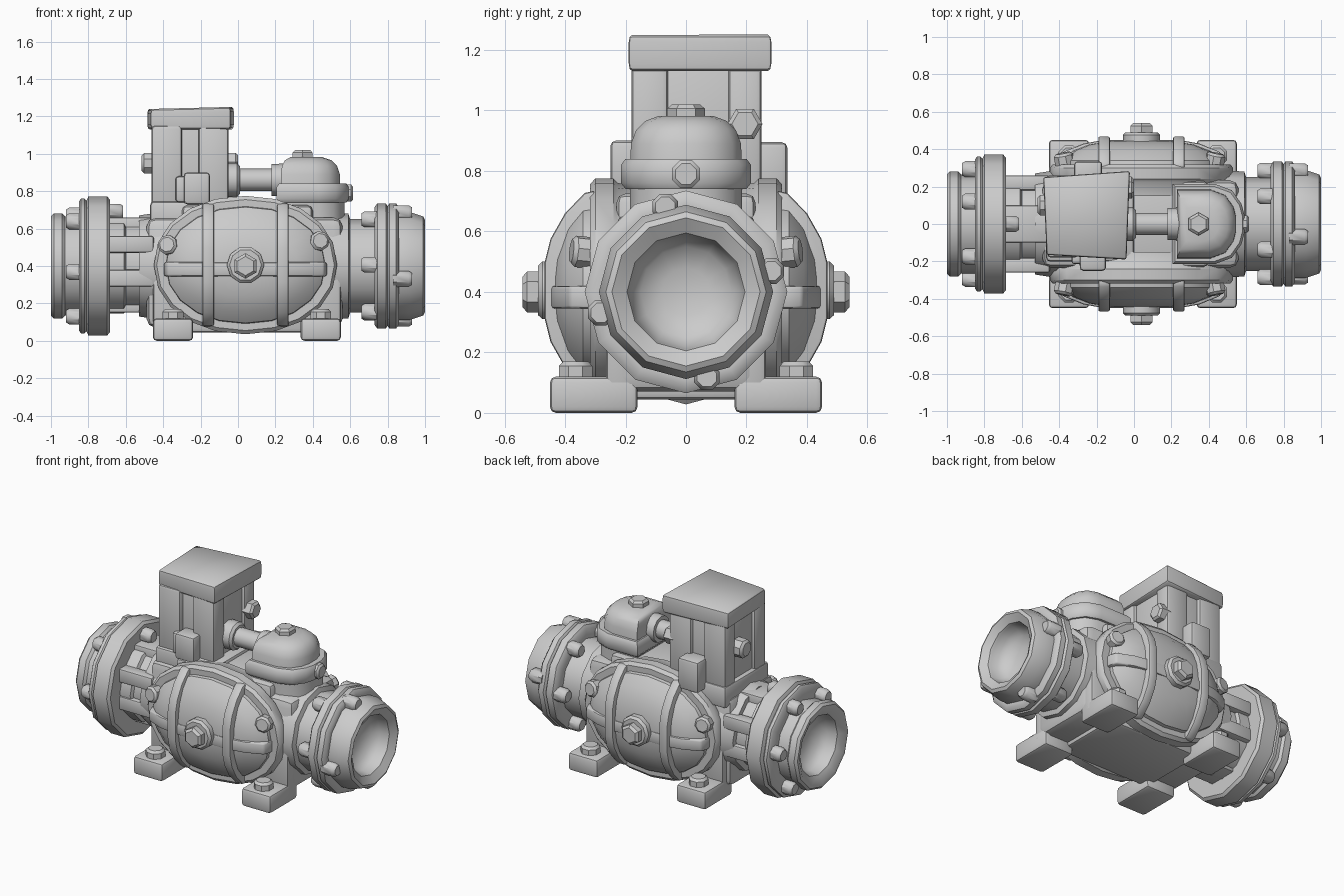
import bpy, bmesh, math
from mathutils import Vector


def finish(name, bm, bevel=0.0, segs=2):
    bmesh.ops.recalc_face_normals(bm, faces=bm.faces)
    if bevel:
        edges = [e for e in bm.edges if e.calc_face_angle(0) > 0.6]
        bmesh.ops.bevel(bm, geom=edges, offset=bevel, segments=segs, profile=0.5, affect='EDGES')
    me = bpy.data.meshes.new(name)
    bm.to_mesh(me)
    bm.free()
    ob = bpy.data.objects.new(name, me)
    bpy.context.collection.objects.link(ob)
    bpy.ops.object.select_all(action='DESELECT')
    ob.select_set(True)
    bpy.context.view_layer.objects.active = ob
    bpy.ops.object.shade_smooth_by_angle(angle=math.radians(40))
    return ob


def loft(name, rings, bevel=0.0):
    bm = bmesh.new()
    loops = [[bm.verts.new(p) for p in ring] for ring in rings]
    n = len(loops[0])
    for a, b in zip(loops, loops[1:]):
        for i in range(n):
            j = (i + 1) % n
            bm.faces.new((a[i], a[j], b[j], b[i]))
    bm.faces.new(loops[0])
    bm.faces.new(loops[-1])
    return finish(name, bm, bevel)


def box(name, x, y, z, bevel=0.018):
    bm = bmesh.new()
    bmesh.ops.create_cube(bm, size=1)
    for v in bm.verts:
        v.co = [(a + b) / 2 + c * (b - a) for (a, b), c in zip((x, y, z), v.co)]
    return finish(name, bm, bevel)


def lathe(name, profile, n, origin, axis, phase=0.0):
    q = Vector((0, 0, 1)).rotation_difference(Vector(axis))
    rings = []
    for t, r in profile:
        rings.append([Vector(origin) + q @ Vector((r * math.cos(phase + math.tau * i / n),
                                                   r * math.sin(phase + math.tau * i / n), t))
                      for i in range(n)])
    return loft(name, rings)


def bolt(name, origin, axis, r, h, n=8):
    return lathe(name, [(-0.03, r), (h * 0.75, r), (h, r * 0.75)], n, origin, axis, math.pi / n)


def span(s, a, b):
    return (a, b) if s > 0 else (-b, -a)


X = (1, 0, 0)
C = (0, 0, 0.4)

# Right pipe with flange, lip and dished bore
lathe("right_pipe", [(0.84, 0.08), (0.87, 0.15), (0.91, 0.182), (0.955, 0.19), (0.97, 0.195), (1.0, 0.245),
                     (0.99, 0.265), (0.92, 0.288), (0.86, 0.288), (0.86, 0.315), (0.845, 0.335), (0.81, 0.335),
                     (0.80, 0.32), (0.79, 0.335), (0.745, 0.335), (0.73, 0.315), (0.73, 0.25), (0.60, 0.25),
                     (0.59, 0.28), (0.45, 0.29)], 12, C, X)
# Left pipe with wide double flange
lathe("left_pipe", [(-0.84, 0.08), (-0.87, 0.15), (-0.91, 0.182), (-0.955, 0.19), (-0.97, 0.195), (-1.0, 0.245),
                    (-1.0, 0.265), (-0.985, 0.28), (-0.94, 0.28), (-0.925, 0.265), (-0.85, 0.265), (-0.85, 0.345),
                    (-0.84, 0.36), (-0.82, 0.36), (-0.81, 0.35), (-0.80, 0.372), (-0.70, 0.372),
                    (-0.685, 0.355), (-0.685, 0.255), (-0.61, 0.255), (-0.60, 0.235), (-0.53, 0.235),
                    (-0.53, 0.27), (-0.4, 0.29)], 12, C, X)

# Flange bolts: face x, direction, count, phase, circle radius
for x, d, count, ph, r in ((0.86, 1, 4, 0.24, 0.29), (0.73, -1, 6, 0.5, 0.285),
                           (-0.85, -1, 6, 0.63, 0.295), (-0.685, 1, 1, 0.0, 0.29)):
    for i in range(count):
        a = ph + math.tau * i / count
        bolt("flange_bolt", (x, -r * math.sin(a), 0.4 + r * math.cos(a)), (d, 0, 0), 0.046, 0.07)

# Ribs round the left neck
for z0, z1 in ((0.57, 0.66), (0.15, 0.22)):
    box("neck_rib", (-0.70, -0.45), (-0.1, 0.1), (z0, z1), 0.012)
for s in (-1, 1):
    for z0, z1 in ((0.47, 0.56), (0.29, 0.38)):
        box("neck_rib", (-0.70, -0.45), span(s, 0.18, 0.26), (z0, z1), 0.012)

# Central casing
box("casing", (-0.49, 0.56), (-0.235, 0.235), (0.07, 0.66), 0.05)
box("casing_top", (-0.3, 0.4), (-0.23, 0.23), (0.5, 0.725), 0.03)
box("bottom_plate", (-0.30, 0.38), (-0.24, 0.24), (0.045, 0.2), 0.02)

# Domed side covers with straps, hub and bolts, plus feet
CX = 0.04


def oval(s, y, a, b, n=20):
    # slightly squared ellipse in the xz plane
    ring = []
    for i in range(n):
        c, d = math.cos(math.tau * i / n), math.sin(math.tau * i / n)
        ring.append((CX + a * math.copysign(abs(c) ** 0.95, c), s * y,
                     0.405 + b * math.copysign(abs(d) ** 0.95, d)))
    return ring


for s in (-1, 1):
    Y = (0, s, 0)
    loft("cover_rim", [oval(s, *v) for v in ((0.15, 0.47, 0.345), (0.225, 0.48, 0.355), (0.24, 0.49, 0.37),
                                             (0.30, 0.49, 0.37), (0.318, 0.475, 0.35),
                                             (0.318, 0.43, 0.31))])
    loft("cover_dome", [oval(s, *v) for v in ((0.28, 0.43, 0.32), (0.34, 0.425, 0.31), (0.39, 0.37, 0.25),
                                              (0.425, 0.28, 0.17), (0.445, 0.15, 0.08))])
    band = ((0.2, 0.30), (0.31, 0.328), (0.335, 0.322), (0.40, 0.255), (0.448, 0.17), (0.468, 0.09))
    pts = list(band) + [(y, -z) for y, z in reversed(band)]
    for x in (-0.16, 0.24):
        loft("vertical_strap", [[(x + d, s * y, 0.405 + z) for y, z in pts] for d in (-0.031, 0.031)], 0.01)
    arc = ((0.2, 0.42), (0.34, 0.435), (0.385, 0.42), (0.43, 0.31), (0.45, 0.2))
    pts = list(arc) + [(y, -x) for y, x in reversed(arc)]
    loft("horizontal_strap", [[(CX + x, s * y, z) for y, x in pts] for z in (0.345, 0.42)], 0.01)
    lathe("cover_hub", [(0.38, 0.1), (0.475, 0.1), (0.49, 0.085)], 10, (CX, 0, 0.405), Y)
    bolt("hub_nut", (CX, s * 0.48, 0.40), Y, 0.068, 0.06, 6)
    for x, z, d in ((-0.37, 0.51, -0.2), (0.43, 0.53, 0.2)):
        bolt("cover_bolt", (x, s * 0.325, z), (d, s, 0.1), 0.053, 0.055)
    for x0, x1 in ((-0.455, -0.24), (0.335, 0.55)):
        box("foot", (x0, x1), span(s, 0.16, 0.45), (0, 0.12), 0.02)
        box("foot_upright", (x0, x1), span(s, 0.16, 0.265), (0.05, 0.48), 0.02)
        lathe("foot_bolt", [(0.1, 0.06), (0.155, 0.06), (0.17, 0.045)], 8,
              ((x0 + x1) / 2, s * 0.365, 0), (0, 0, 1), math.pi / 8)

# Control tower: base, core, corner posts and skewed cap
box("tower_base", (-0.47, 0.0), (-0.2, 0.26), (0.60, 0.745), 0.02)
box("tower_core", (-0.44, -0.07), (-0.145, 0.225), (0.70, 1.16))
for x in ((-0.462, -0.30), (-0.21, -0.05)):
    for y in ((-0.18, -0.06), (0.14, 0.25)):
        box("tower_post", x, y, (0.70, 1.15))
cap = box("tower_cap", (0, 1), (0, 1), (1.13, 1.245), 0.025)
front_l, front_r = Vector((-0.467, -0.165)), Vector((-0.04, -0.19))
back_l, back_r = Vector((-0.485, 0.25)), Vector((-0.022, 0.283))
for v in cap.data.vertices:
    p = front_l.lerp(front_r, v.co.x).lerp(back_l.lerp(back_r, v.co.x), v.co.y)
    v.co.x, v.co.y = p
    if v.co.z > 1.19:
        v.co.z += 0.025 * (v.co.x + 0.25)
box("tower_clip_front", (-0.29, -0.15), (-0.25, -0.13), (0.73, 0.90))
box("tower_clip_left", (-0.335, -0.27), (-0.215, -0.14), (0.74, 0.88))
box("tower_clip_back", (-0.32, -0.17), (0.2, 0.335), (0.69, 0.895))
bolt("tower_bolt_left", (-0.46, 0.1, 0.95), (-1, 0, 0), 0.06, 0.055)
bolt("tower_bolt_right", (-0.05, 0.195, 0.955), X, 0.058, 0.05, 6)

# Link pipe between tower and valve
lathe("link_pipe", [(-0.1, 0.09), (-0.005, 0.09), (0.01, 0.075), (0.01, 0.06), (0.18, 0.06),
                    (0.18, 0.085), (0.3, 0.09)], 12, (0, 0, 0.86), X)


# Valve: neck, flange, dome and nuts, D-shaped in plan
def dshape(z, x0, x1, w):
    half = [(x0, -w), (x1 - w * 0.75, -w), (x1 - w * 0.32, -w * 0.84), (x1 - w * 0.08, -w * 0.5),
            (x1, -w * 0.2)]
    return [(x, y, z) for x, y in half] + [(x, -y, z) for x, y in reversed(half)]


loft("valve_neck", [dshape(*v) for v in ((0.5, 0.22, 0.58, 0.19), (0.67, 0.23, 0.57, 0.185),
                                         (0.76, 0.23, 0.57, 0.185))])
loft("valve_flange", [dshape(*v) for v in ((0.74, 0.22, 0.58, 0.2), (0.76, 0.205, 0.592, 0.215),
                                           (0.82, 0.205, 0.592, 0.215), (0.84, 0.22, 0.58, 0.2))])
loft("valve_dome", [dshape(*v) for v in ((0.8, 0.23, 0.548, 0.185), (0.89, 0.23, 0.545, 0.182),
                                         (0.935, 0.235, 0.53, 0.165), (0.965, 0.25, 0.50, 0.135),
                                         (0.982, 0.28, 0.45, 0.09))])
bolt("valve_top_nut", (0.345, 0, 0.965), (0, 0, 1), 0.062, 0.055, 6)
bolt("valve_side_bolt", (0.57, 0, 0.79), X, 0.05, 0.045)
